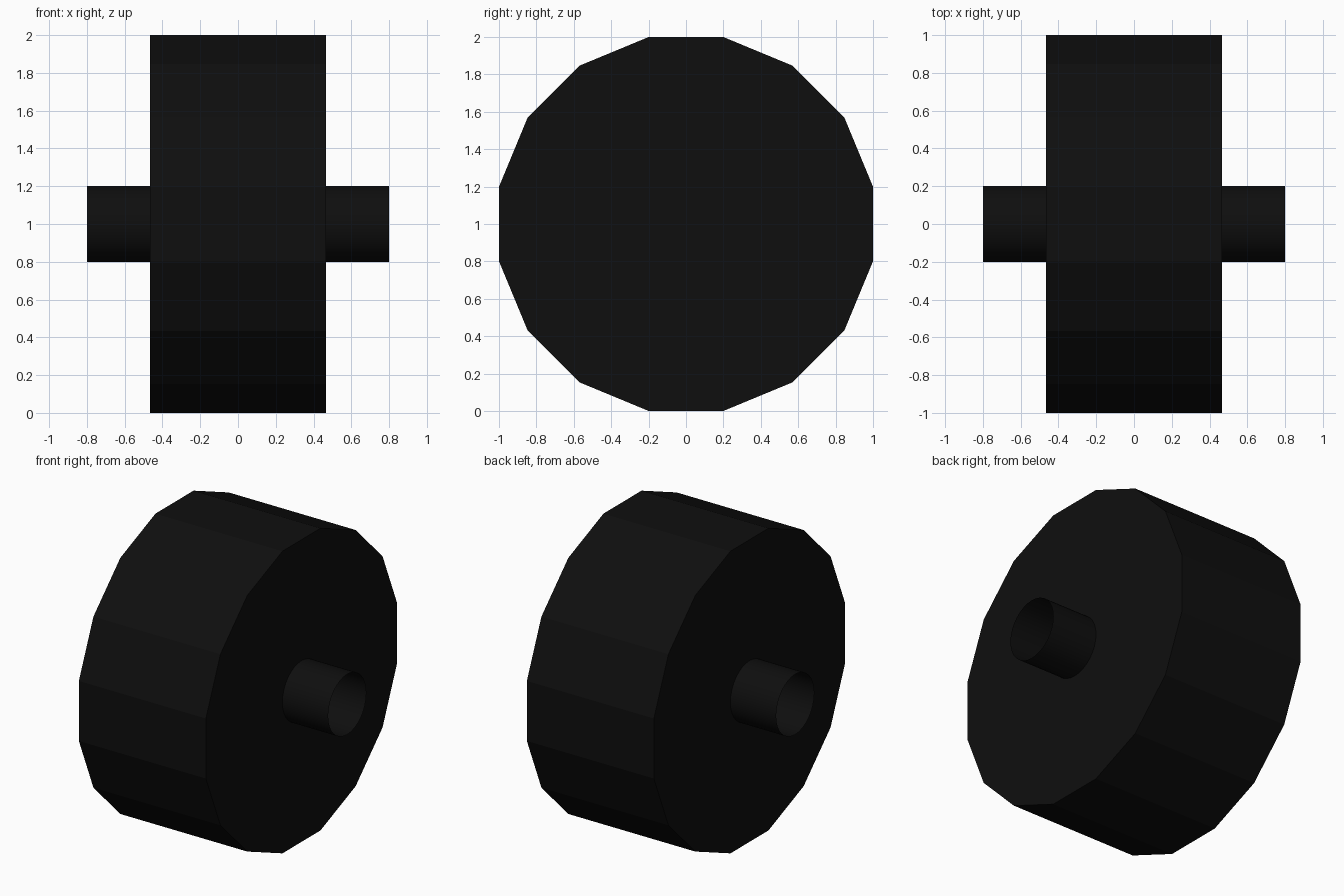
import bpy
import math

cube = bpy.data.objects.get("Cube")
if cube:
    bpy.data.objects.remove(cube, do_unlink=True)

# Black rubber shared by both parts
black = bpy.data.materials.new("black_rubber")
black.use_nodes = True
colour = (0.0045, 0.0045, 0.0045, 1)
black.diffuse_color = colour
black.node_tree.nodes["Principled BSDF"].inputs["Base Color"].default_value = colour


def x_cylinder(name, sides, radius, length, cap, turn=0):
    """Cylinder lying along x, centred at the hub height."""
    bpy.ops.mesh.primitive_cylinder_add(
        vertices=sides, radius=radius, depth=length, end_fill_type=cap,
        location=(0, 0, 1), rotation=(0, math.pi / 2, 0))
    obj = bpy.context.object
    obj.name = name
    # Spin about its own axis, then bake the rotation
    obj.rotation_euler.rotate_axis("Z", turn)
    bpy.ops.object.transform_apply(location=False, rotation=True, scale=False)
    obj.data.materials.append(black)
    return obj


# Faceted wheel with a flat side resting on the ground
SIDES = 16
x_cylinder("wheel", SIDES, 1 / math.cos(math.pi / SIDES), 0.93, "NGON", math.pi / SIDES)

# Open-ended axle tube passing through the wheel
x_cylinder("axle", 32, 0.2, 1.6, "NOTHING")
bpy.ops.object.shade_smooth_by_angle(angle=math.radians(30))
